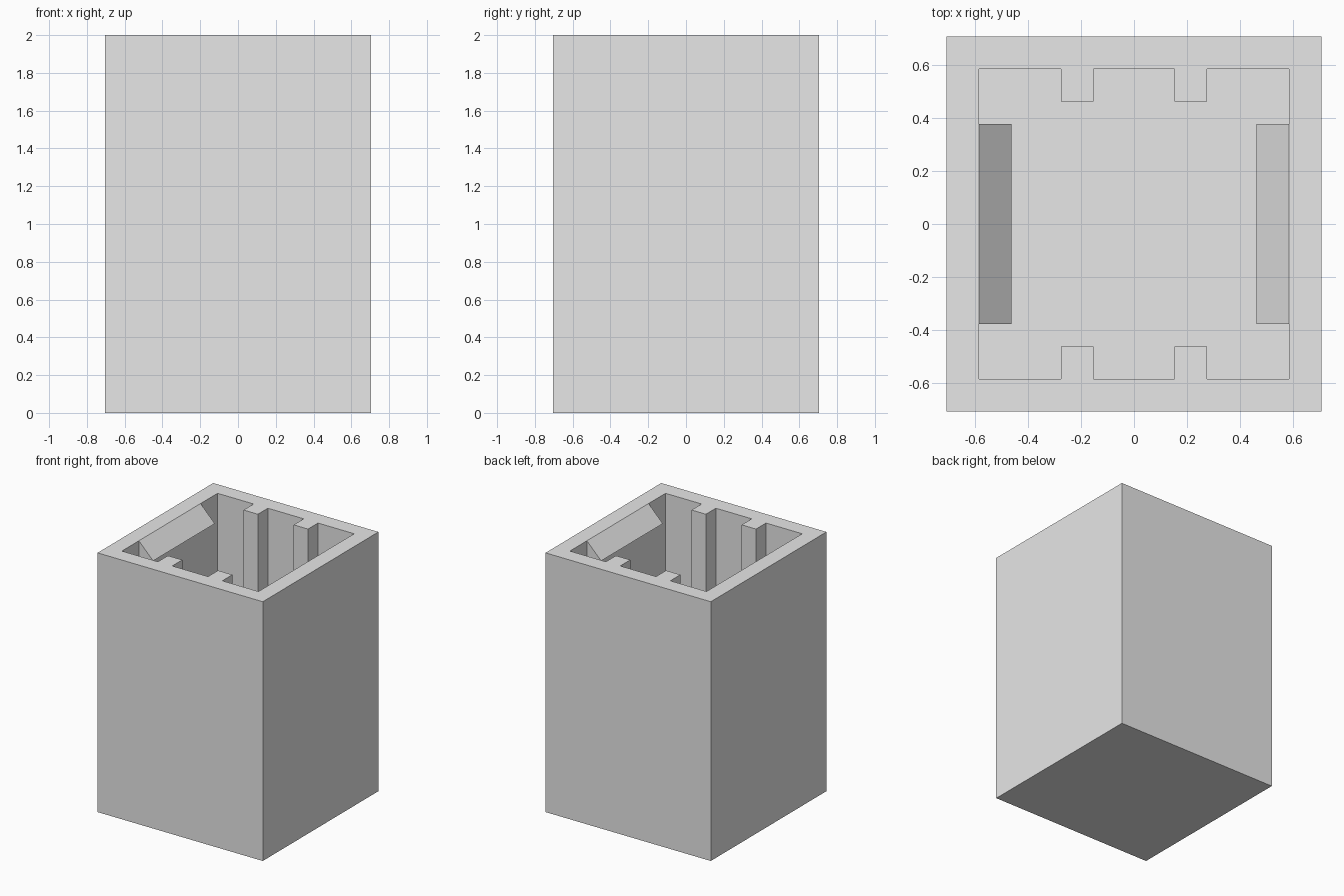
import bpy
import bmesh

if "Cube" in bpy.data.objects:
    bpy.data.objects.remove(bpy.data.objects["Cube"], do_unlink=True)

HALF = 0.705      # half width of the square box
WALL = 0.122      # thickness of walls, floor, ribs and catches
HEIGHT = 2.0
INNER = HALF - WALL
RIB_START, RIB_END = 0.153, 0.275
CATCH_HALF = 0.376

grey = bpy.data.materials.new("plain grey")
grey.use_nodes = True
grey.diffuse_color = (0.8, 0.8, 0.8, 1)
grey.node_tree.nodes["Principled BSDF"].inputs["Base Color"].default_value = (0.8, 0.8, 0.8, 1)


def prism(name, points, offset):
    """Solid made by sweeping a flat outline along an offset."""
    bm = bmesh.new()
    face = bm.faces.new([bm.verts.new(p) for p in points])
    swept = bmesh.ops.extrude_face_region(bm, geom=[face])["geom"]
    verts = [g for g in swept if isinstance(g, bmesh.types.BMVert)]
    bmesh.ops.translate(bm, vec=offset, verts=verts)
    bmesh.ops.recalc_face_normals(bm, faces=bm.faces)
    mesh = bpy.data.meshes.new(name)
    bm.to_mesh(mesh)
    bm.free()
    mesh.materials.append(grey)
    obj = bpy.data.objects.new(name, mesh)
    bpy.context.collection.objects.link(obj)
    return obj


# Outer block
square = [(-HALF, -HALF, 0), (HALF, -HALF, 0), (HALF, HALF, 0), (-HALF, HALF, 0)]
box = prism("box_body", square, (0, 0, HEIGHT))

# Cavity outline: two guide ribs stand out from the front and back walls
tip = INNER - WALL
front = [(-INNER, -INNER)]
for a, b in ((-RIB_END, -RIB_START), (RIB_START, RIB_END)):
    front += [(a, -INNER), (a, -tip), (b, -tip), (b, -INNER)]
front.append((INNER, -INNER))
outline = front + [(-x, -y) for x, y in front]
cavity = prism("cavity_cutter", [(x, y, WALL) for x, y in outline], (0, 0, HEIGHT))
cavity.hide_render = True

# Hollow the block, then discard the cutter
cut = box.modifiers.new("hollow", "BOOLEAN")
cut.operation = "DIFFERENCE"
cut.solver = "EXACT"
cut.object = cavity
bpy.context.view_layer.update()
evaluated = box.evaluated_get(bpy.context.evaluated_depsgraph_get())
hollow = bpy.data.meshes.new_from_object(evaluated)
box.modifiers.clear()
box.data = hollow
bpy.data.objects.remove(cavity, do_unlink=True)

# Sloping catches at the top of the side walls
for side, name in ((-1, "right_catch"), (1, "left_catch")):
    wedge = [(side * INNER, -CATCH_HALF, HEIGHT),
             (side * tip, -CATCH_HALF, HEIGHT - WALL),
             (side * INNER, -CATCH_HALF, HEIGHT - WALL)]
    prism(name, wedge, (0, 2 * CATCH_HALF, 0))
